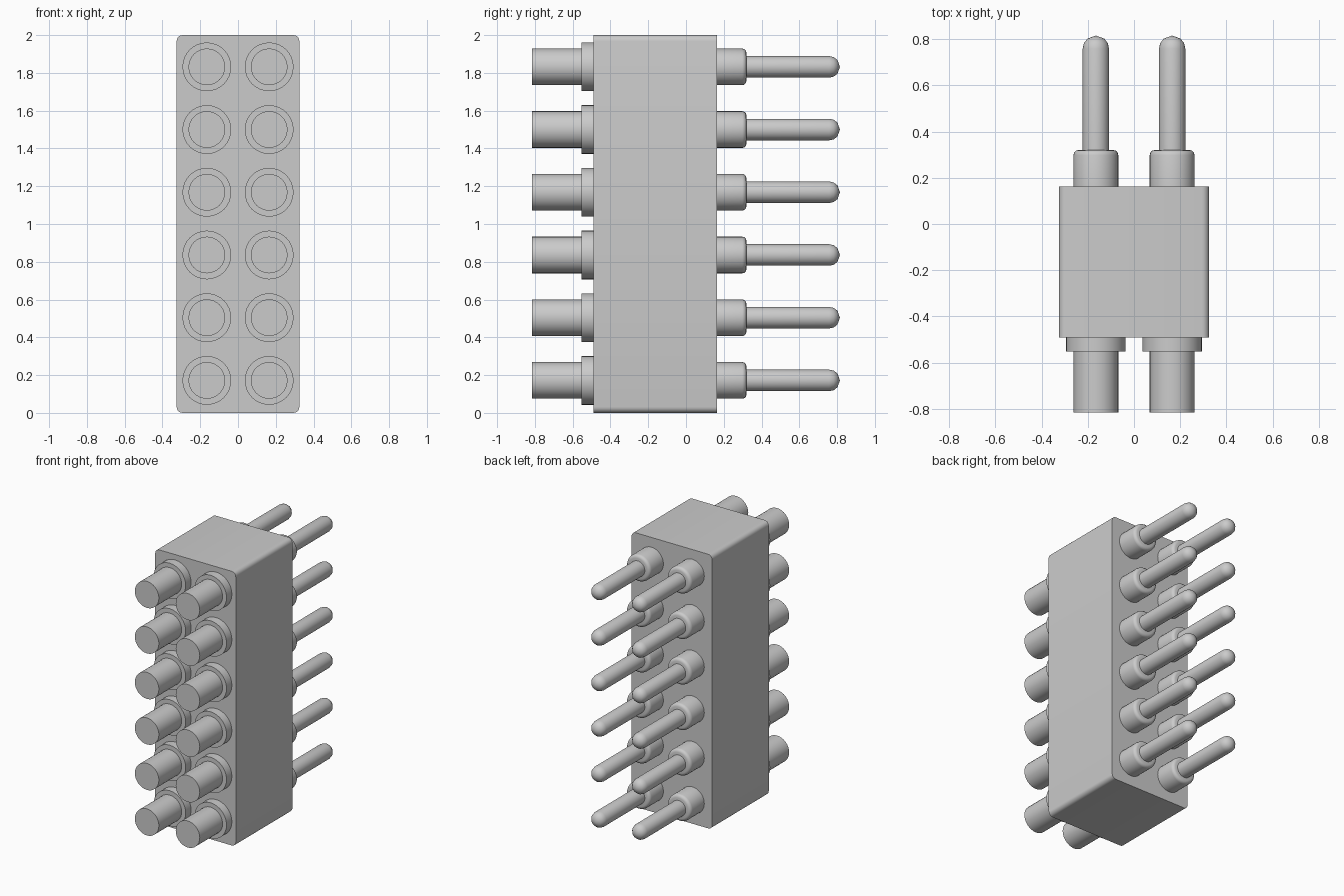
import bpy
import bmesh
from math import sin, cos, pi, radians

cube = bpy.data.objects.get("Cube")
if cube:
    bpy.data.objects.remove(cube, do_unlink=True)

grey = bpy.data.materials.new("plain grey")
grey.use_nodes = True
colour = (0.6, 0.6, 0.6, 1)
grey.diffuse_color = colour
grey.node_tree.nodes["Principled BSDF"].inputs["Base Color"].default_value = colour

BACK, FRONT = 0.163, -0.49
COLUMNS, ROWS = 2, 6
PITCH = 0.332


def finish(name, bm, location=(0, 0, 0)):
    bmesh.ops.recalc_face_normals(bm, faces=bm.faces)
    mesh = bpy.data.meshes.new(name)
    bm.to_mesh(mesh)
    bm.free()
    mesh.materials.append(grey)
    obj = bpy.data.objects.new(name, mesh)
    obj.location = location
    bpy.context.collection.objects.link(obj)
    bpy.ops.object.select_all(action="DESELECT")
    obj.select_set(True)
    bpy.context.view_layer.objects.active = obj
    bpy.ops.object.shade_smooth_by_angle(angle=radians(35))
    return obj


def turned(name, profile, location, sides=32):
    """Solid of revolution about y from (radius, y) points, capped at both ends."""
    bm = bmesh.new()
    rings = []
    for radius, y in profile:
        if radius == 0:
            rings.append([bm.verts.new((0, y, 0))])
        else:
            rings.append([bm.verts.new((radius * cos(2 * pi * i / sides), y,
                                        radius * sin(2 * pi * i / sides)))
                          for i in range(sides)])
    for a, b in zip(rings, rings[1:]):
        for i in range(sides):
            j = (i + 1) % sides
            if len(b) == 1:
                bm.faces.new((a[i], a[j], b[0]))
            else:
                bm.faces.new((a[i], a[j], b[j], b[i]))
    for ring in (rings[0], rings[-1]):
        if len(ring) > 1:
            bm.faces.new(ring)
    return finish(name, bm, location)


def arc(radius, y, corner, angles):
    """Profile points of a rounded end with the given corner radius."""
    return [(max(0, radius - corner + corner * cos(radians(a))) if a < 90 else radius - corner,
             y - corner + corner * sin(radians(a))) for a in angles]


# Housing block, rounded along its four front-to-back edges
bm = bmesh.new()
bmesh.ops.create_cube(bm, size=1)
for v in bm.verts:
    v.co.x *= 0.65
    v.co.y = FRONT if v.co.y < 0 else BACK
    v.co.z = v.co.z * 2 + 1
long_edges = [e for e in bm.edges if abs(e.verts[0].co.y - e.verts[1].co.y) > 0.1]
bmesh.ops.bevel(bm, geom=long_edges, offset=0.032, segments=5, profile=0.5, affect="EDGES")
finish("housing", bm)

# Contacts: front flange and socket, rear collar and round-tipped pin
collar = [(0.097, BACK - 0.02)] + arc(0.097, 0.32, 0.022, (0, 30, 60, 90))
pin = [(0.057, 0.30)] + arc(0.057, 0.815, 0.057, (0, 25, 50, 90))
for row in range(ROWS):
    for col in range(COLUMNS):
        place = ((col - 0.5) * 0.33, 0, 1.002 + (row - 2.5) * PITCH)
        tag = f"{row + 1}_{col + 1}"
        turned(f"flange_{tag}", [(0.129, FRONT + 0.02), (0.129, -0.552)], place)
        turned(f"socket_{tag}", [(0.097, -0.54), (0.097, -0.815)], place)
        turned(f"collar_{tag}", collar, place)
        turned(f"pin_{tag}", pin, place)
